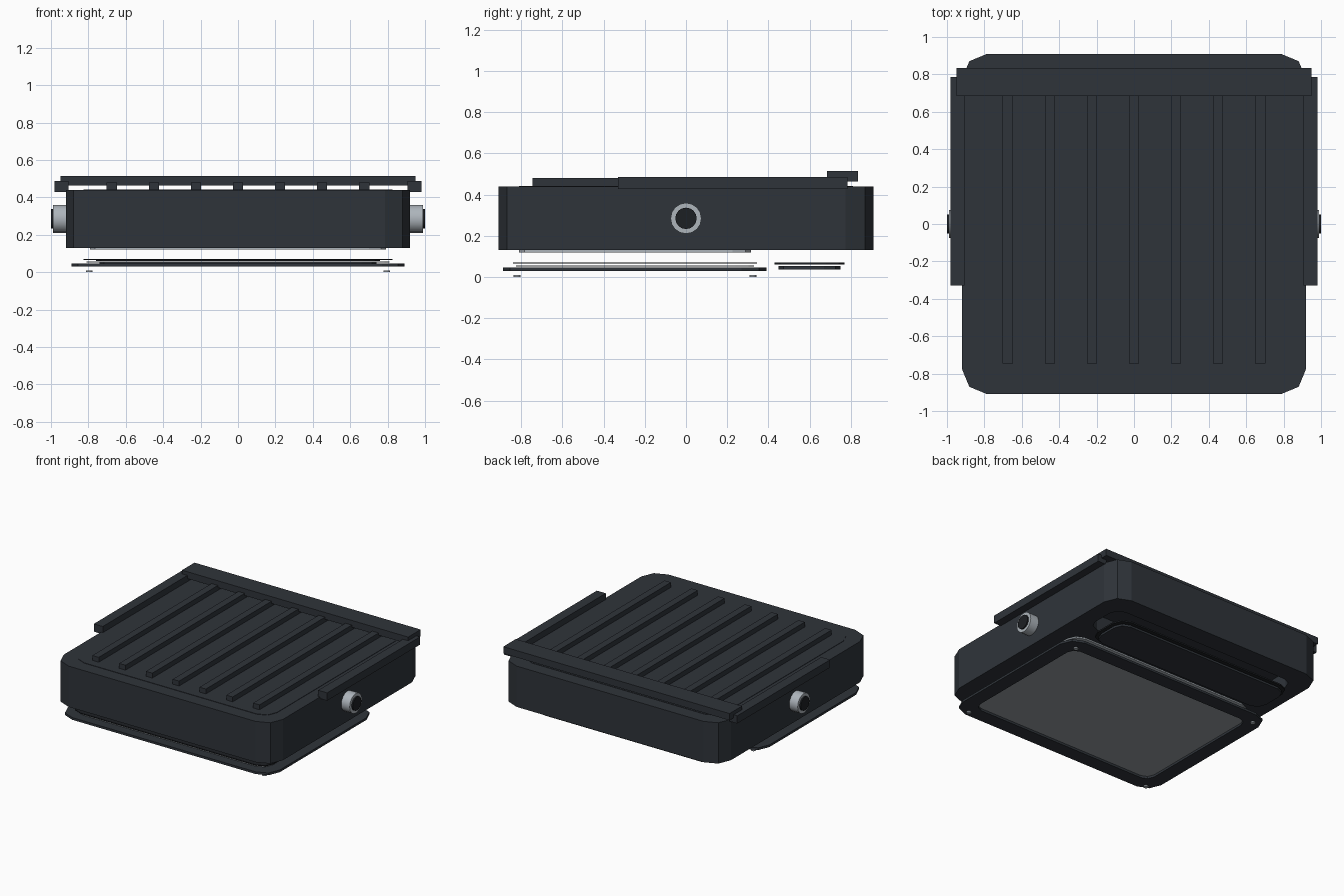
import bpy, bmesh
from math import sin, cos, pi

if "Cube" in bpy.data.objects:
    bpy.data.objects.remove(bpy.data.objects["Cube"])


def material(name, rgb):
    m = bpy.data.materials.new(name)
    m.diffuse_color = (*rgb, 1)
    m.use_nodes = True
    m.node_tree.nodes["Principled BSDF"].inputs["Base Color"].default_value = m.diffuse_color
    return m


DARK = material("dark_paint", (0.028, 0.034, 0.042))
BLACK = material("black_rubber", (0.012, 0.014, 0.017))
STEEL = material("steel", (0.42, 0.46, 0.50))
GLASS = material("lens_grey", (0.30, 0.33, 0.35))


def outline(x, y0, y1, r, seg=2):
    """Rounded rectangle, symmetric in x."""
    pts = []
    for k, (cx, cy) in enumerate([(x - r, y1 - r), (r - x, y1 - r),
                                  (r - x, y0 + r), (x - r, y0 + r)]):
        for i in range(seg + 1):
            a = pi / 2 * (k + i / seg)
            pts.append((cx + r * cos(a), cy + r * sin(a)))
    return pts


def loft(name, rings, mat, cap=(True, True), close=False):
    """Skin a list of (outline, z) rings."""
    bm = bmesh.new()
    loops = [[bm.verts.new((x, y, z)) for x, y in pts] for pts, z in rings]
    pairs = list(zip(loops, loops[1:]))
    if close:
        pairs.append((loops[-1], loops[0]))
    for a, b in pairs:
        n = len(a)
        for i in range(n):
            j = (i + 1) % n
            bm.faces.new((a[i], a[j], b[j], b[i]))
    if not close:
        if cap[0]:
            bm.faces.new(loops[0][::-1])
        if cap[1]:
            bm.faces.new(loops[-1])
    bmesh.ops.recalc_face_normals(bm, faces=bm.faces)
    me = bpy.data.meshes.new(name)
    bm.to_mesh(me)
    bm.free()
    me.materials.append(mat)
    ob = bpy.data.objects.new(name, me)
    bpy.context.collection.objects.link(ob)
    return ob


def slab(name, x, y0, y1, z0, z1, r, mat):
    o = outline(x, y0, y1, r)
    return loft(name, [(o, z0), (o, z1)], mat)


def frame(name, x, y0, y1, z0, z1, r, w, mat):
    o = outline(x, y0, y1, r)
    i = outline(x - w, y0 + w, y1 - w, max(r - w * 0.5, 0.03))
    return loft(name, [(o, z0), (o, z1), (i, z1), (i, z0)], mat, close=True)


def box(name, x0, x1, y0, y1, z0, z1, mat):
    o = [(x0, y0), (x1, y0), (x1, y1), (x0, y1)]
    return loft(name, [(o, z0), (o, z1)], mat)


def cylinder(name, r, depth, loc, mat, sides=16, rot=(0, 0, 0)):
    bpy.ops.mesh.primitive_cylinder_add(vertices=sides, radius=r, depth=depth,
                                        location=loc, rotation=rot)
    ob = bpy.context.object
    ob.name = name
    ob.data.materials.append(mat)
    bpy.ops.object.shade_smooth_by_angle()
    return ob


# Housing with lamp and wiring cavities in its underside
body = slab("housing", 0.92, -0.91, 0.91, 0.13, 0.44, 0.135, DARK)
for name, args in (("lamp_cutter", (0.76, -0.78, 0.285, 0.05, 0.35, 0.08)),
                   ("wiring_cutter", (0.79, 0.45, 0.76, 0.05, 0.25, 0.08))):
    cut = slab(name, *args, DARK)
    mod = body.modifiers.new(name, 'BOOLEAN')
    mod.object, mod.operation, mod.solver = cut, 'DIFFERENCE', 'EXACT'
    bpy.context.view_layer.objects.active = body
    bpy.ops.object.modifier_apply(modifier=mod.name)
    bpy.data.objects.remove(cut)

# Top panel, cooling fins and rear bar
slab("top_panel", 0.825, -0.81, 0.81, 0.42, 0.443, 0.10, DARK)
for i in range(-3, 4):
    x = i * 0.225
    box(f"cooling_fin_{i + 4}", x - 0.027, x + 0.027, -0.745, 0.72, 0.43, 0.48, DARK)
box("rear_bar", -0.95, 0.95, 0.685, 0.835, 0.463, 0.515, DARK)

# Side rails and pivot knobs
for s, side in ((-1, "left"), (1, "right")):
    xs = sorted((s * 0.905, s * 0.98))
    box(f"{side}_rail", *xs, -0.33, 0.785, 0.428, 0.487, DARK)
    cylinder(f"{side}_pivot", 0.075, 0.085, (s * 0.9475, 0, 0.285), STEEL,
             rot=(0, pi / 2, 0))
    cylinder(f"{side}_pivot_cap", 0.052, 0.05, (s * 0.975, 0, 0.285), BLACK,
             rot=(0, pi / 2, 0))

# Reflector bowl sunk into the lamp cavity
loft("reflector", [(outline(0.79, -0.81, 0.315, 0.09), 0.13),
                   (outline(0.79, -0.81, 0.315, 0.09), 0.12),
                   (outline(0.75, -0.77, 0.275, 0.08), 0.12),
                   (outline(0.55, -0.57, 0.075, 0.06), 0.31)],
     STEEL, cap=(False, True))

# Lens stack: gasket, glass, frame and screws
frame("lens_gasket", 0.825, -0.84, 0.345, 0.065, 0.071, 0.09, 0.05, BLACK)
slab("lens_glass", 0.81, -0.825, 0.33, 0.051, 0.056, 0.09, GLASS)
frame("lens_frame", 0.89, -0.89, 0.39, 0.029, 0.046, 0.12, 0.11, DARK)
for i, (x, y) in enumerate([(x, y) for x in (-0.795, 0.795) for y in (-0.82, 0.325)]):
    cylinder(f"lens_screw_{i + 1}", 0.017, 0.01, (x, y, 0.005), STEEL, 12)

# Wiring compartment gasket and cover
frame("wiring_gasket", 0.76, 0.43, 0.77, 0.06, 0.071, 0.09, 0.04, BLACK)
slab("wiring_cover", 0.74, 0.45, 0.75, 0.037, 0.053, 0.08, DARK)
